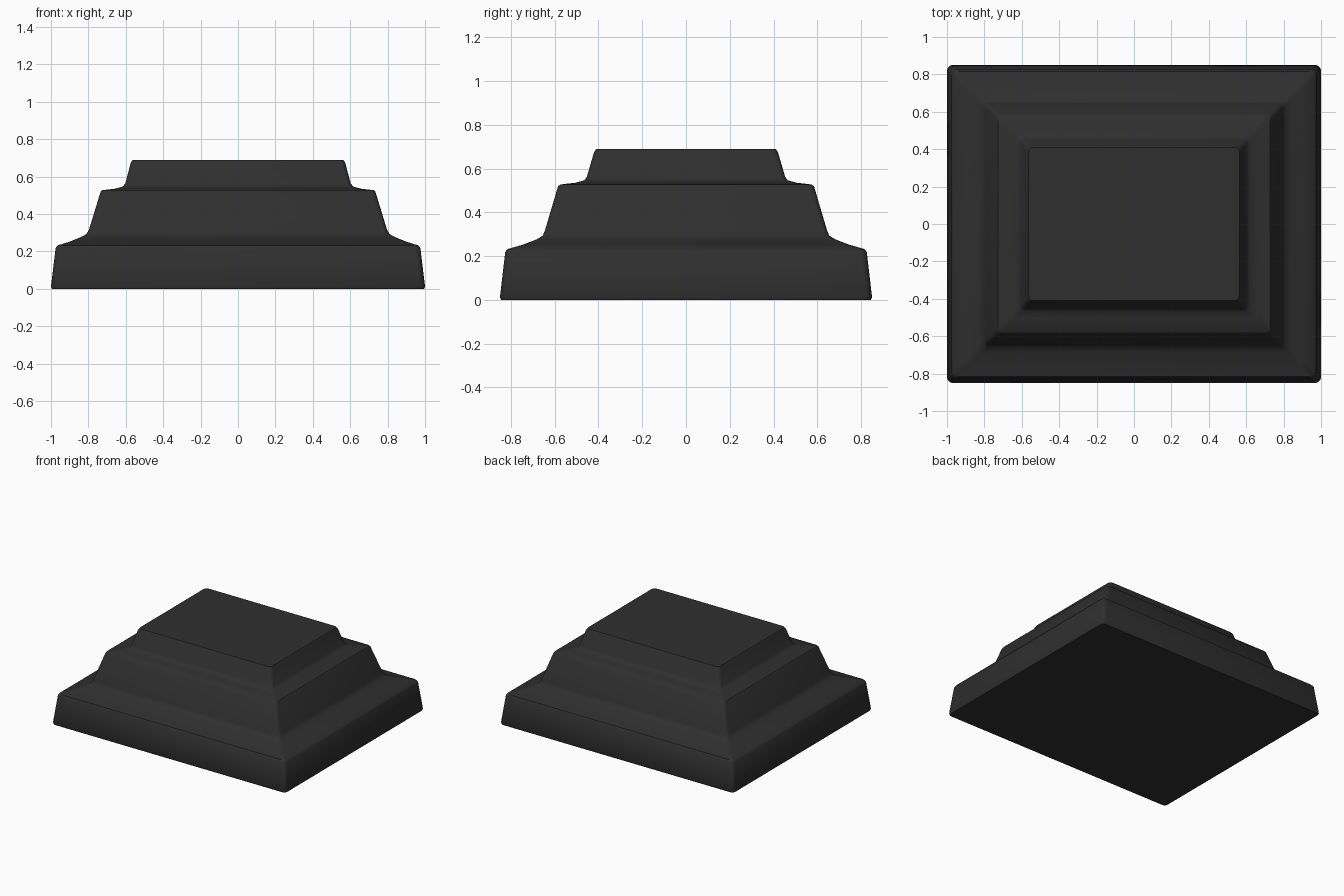
import bpy, bmesh, math

if "Cube" in bpy.data.objects:
    bpy.data.objects.remove(bpy.data.objects["Cube"])

# charcoal stone colour
mat = bpy.data.materials.new("charcoal")
mat.diffuse_color = (0.028, 0.028, 0.028, 1)
mat.use_nodes = True
mat.node_tree.nodes["Principled BSDF"].inputs["Base Color"].default_value = mat.diffuse_color

# stepped profile: half width x, half depth y, height z, corner radius
PROFILE = [
    (0.995, 0.845, 0.0, 0.025), (1.0, 0.85, 0.012, 0.03),
    (0.975, 0.826, 0.218, 0.03), (0.965, 0.816, 0.232, 0.03),
    (0.90, 0.745, 0.252, 0.03), (0.84, 0.683, 0.276, 0.025),
    (0.81, 0.655, 0.293, 0.025), (0.797, 0.645, 0.315, 0.025),
    (0.735, 0.585, 0.518, 0.025), (0.728, 0.575, 0.527, 0.025),
    (0.66, 0.505, 0.535, 0.025), (0.618, 0.465, 0.546, 0.025),
    (0.603, 0.453, 0.562, 0.025),
    (0.573, 0.420, 0.675, 0.025), (0.563, 0.410, 0.690, 0.025),
]
SEG = 3


def ring(bm, hx, hy, z, r):
    """Rounded rectangle of vertices at height z."""
    verts = []
    for i, (sx, sy) in enumerate([(1, 1), (-1, 1), (-1, -1), (1, -1)]):
        for k in range(SEG + 1):
            a = (i + k / SEG) * math.pi / 2
            verts.append(bm.verts.new((sx * (hx - r) + r * math.cos(a),
                                       sy * (hy - r) + r * math.sin(a), z)))
    return verts


# three-tier pedestal lofted through the profile
bm = bmesh.new()
rings = [ring(bm, *p) for p in PROFILE]
for a, b in zip(rings, rings[1:]):
    n = len(a)
    for i in range(n):
        j = (i + 1) % n
        bm.faces.new((a[i], a[j], b[j], b[i]))
bm.faces.new(rings[-1])
bm.faces.new(rings[0][::-1])
bmesh.ops.recalc_face_normals(bm, faces=bm.faces)
mesh = bpy.data.meshes.new("stepped_pedestal")
bm.to_mesh(mesh)
bm.free()
mesh.materials.append(mat)
obj = bpy.data.objects.new("stepped_pedestal", mesh)
bpy.context.collection.objects.link(obj)
bpy.context.view_layer.objects.active = obj
obj.select_set(True)
bpy.ops.object.shade_smooth_by_angle(angle=math.radians(35))
